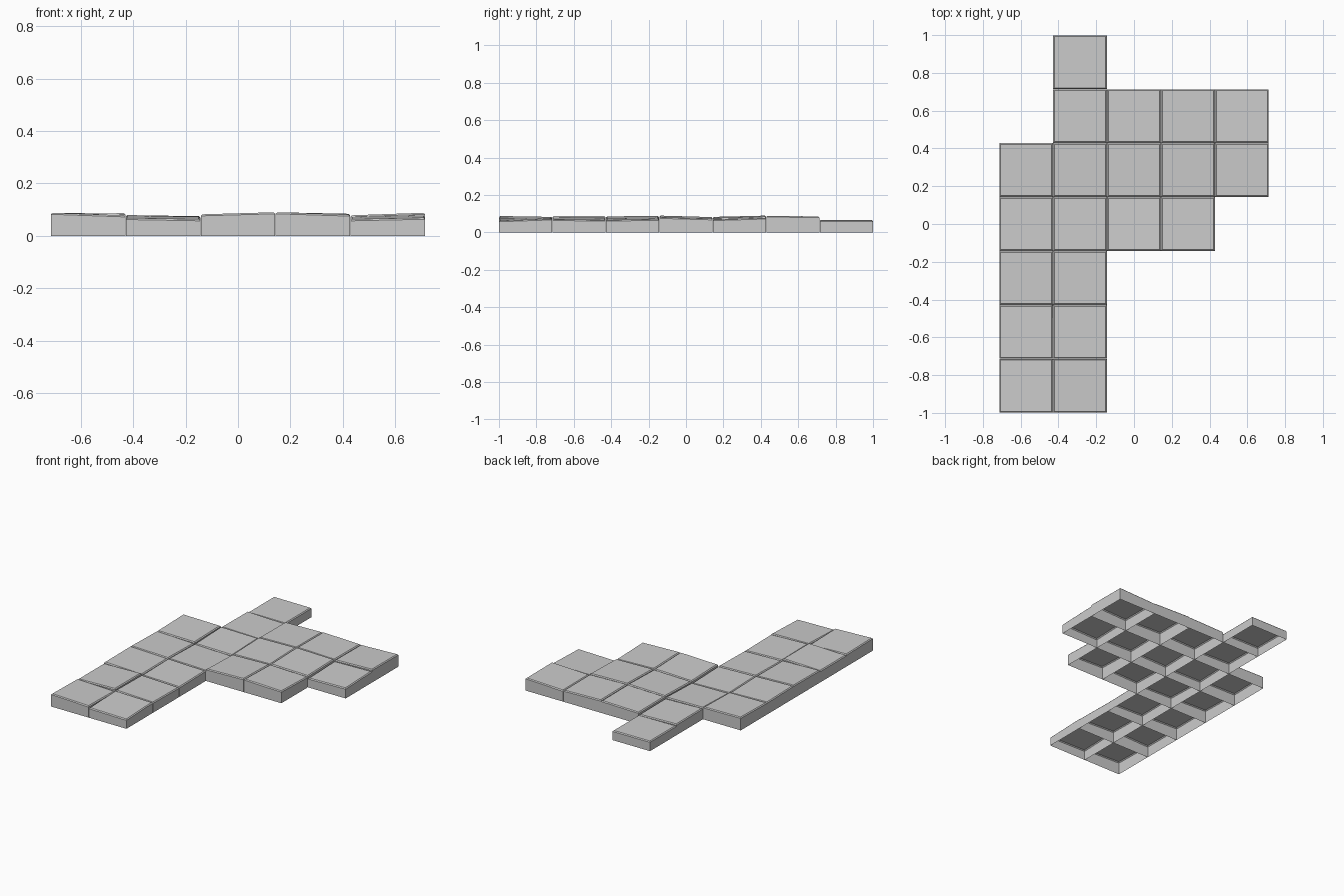
import bpy, bmesh

if "Cube" in bpy.data.objects:
    bpy.data.objects.remove(bpy.data.objects["Cube"])

C = 2 / 7      # tile pitch
GAP = 0.001    # half gap between neighbouring tiles
CH = 0.006     # chamfer round the top

# (row, column): height at front-left, front-right and back-left corner
TILES = {
    (0, 0): (.088, .078, .083), (0, 1): (.068, .063, .078),
    (1, 0): (.079, .087, .079), (1, 1): (.080, .070, .076),
    (2, 0): (.086, .076, .088), (2, 1): (.074, .066, .079),
    (3, 0): (.088, .079, .082), (3, 1): (.078, .070, .070),
    (3, 2): (.082, .090, .074), (3, 3): (.090, .081, .082),
    (4, 0): (.082, .078, .088), (4, 1): (.070, .066, .079),
    (4, 2): (.074, .080, .082), (4, 3): (.083, .077, .090),
    (4, 4): (.063, .069, .072),
    (5, 1): (.076, .068, .074), (5, 2): (.080, .086, .078),
    (5, 3): (.088, .080, .086), (5, 4): (.078, .088, .076),
    (6, 1): (.066, .065, .066),
}


def make_tile(row, col, heights):
    """Hollow, open-bottomed paving tile with a tilted, chamfered top."""
    x0, y0 = (col - 2.5) * C, (row - 3.5) * C
    sw, se, nw = heights
    bm = bmesh.new()

    def ring(inset, z_of):
        a, b = inset, C - inset
        return [bm.verts.new((x0 + u, y0 + v, z_of(u / C, v / C)))
                for u, v in ((a, a), (b, a), (b, b), (a, b))]

    def top(u, v):
        return sw + (se - sw) * u + (nw - sw) * v

    rings = [ring(GAP, lambda u, v: 0),
             ring(GAP, lambda u, v: top(u, v) - CH),
             ring(GAP + CH, top)]
    for lo, hi in zip(rings, rings[1:]):
        for i in range(4):
            j = (i + 1) % 4
            bm.faces.new((lo[i], lo[j], hi[j], hi[i]))
    bm.faces.new(rings[-1])
    mesh = bpy.data.meshes.new("paving_tile")
    bm.to_mesh(mesh)
    bm.free()
    ob = bpy.data.objects.new(f"paving_tile_r{row}_c{col}", mesh)
    bpy.context.collection.objects.link(ob)


# Lay the paving
for (r, c), h in TILES.items():
    make_tile(r, c, h)
